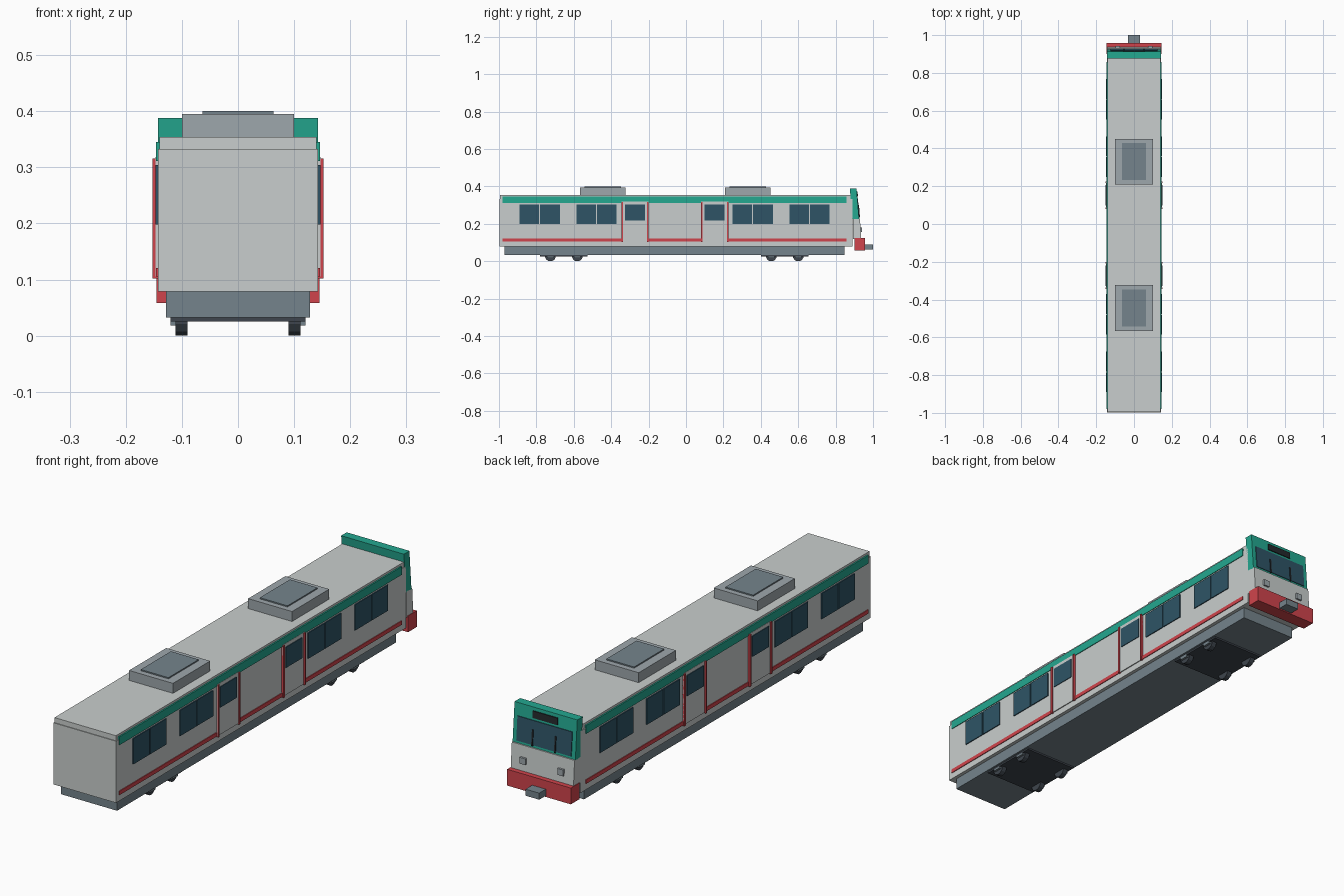
import bpy, math

if "Cube" in bpy.data.objects:
    bpy.data.objects.remove(bpy.data.objects["Cube"])

def mat(name, r, g, b):
    m = bpy.data.materials.new(name)
    lin = lambda c: ((c / 255 + 0.055) / 1.055) ** 2.4 if c > 10 else c / 3294
    m.diffuse_color = (lin(r), lin(g), lin(b), 1)
    m.use_nodes = True
    m.node_tree.nodes["Principled BSDF"].inputs["Base Color"].default_value = m.diffuse_color
    return m

GREY = mat("light_grey", 201, 206, 205)
GREEN = mat("teal_green", 36, 168, 144)
RED = mat("red", 208, 68, 76)
GLASS = mat("dark_glass", 46, 84, 102)
STEEL = mat("steel_grey", 117, 132, 140)
UNIT = mat("unit_grey", 158, 167, 172)
DARK = mat("charcoal", 62, 69, 77)
BLACK = mat("black", 36, 40, 44)

def mesh_obj(name, verts, faces, m):
    me = bpy.data.meshes.new(name)
    me.from_pydata(verts, [], faces)
    me.materials.append(m)
    ob = bpy.data.objects.new(name, me)
    bpy.context.collection.objects.link(ob)
    return ob

def prism(name, prof, x0, x1, m):
    """Extrude a counter-clockwise (y, z) profile along x."""
    n = len(prof)
    v = [(x0, y, z) for y, z in prof] + [(x1, y, z) for y, z in prof]
    f = [tuple(reversed(range(n))), tuple(range(n, 2 * n))]
    f += [(i, (i + 1) % n, n + (i + 1) % n, n + i) for i in range(n)]
    return mesh_obj(name, v, f, m)

def box(name, x0, x1, y0, y1, z0, z1, m):
    return prism(name, [(y0, z0), (y1, z0), (y1, z1), (y0, z1)], x0, x1, m)

def both(name, x0, x1, y0, y1, z0, z1, m):
    box(name + "_right", x0, x1, y0, y1, z0, z1, m)
    box(name + "_left", -x1, -x0, y0, y1, z0, z1, m)

# Car body, roof and underframe
box("body", -0.143, 0.143, -0.998, 0.89, 0.079, 0.333, GREY)
box("roof", -0.14, 0.14, -0.995, 0.885, 0.333, 0.354, GREY)
box("underframe", -0.128, 0.128, -0.97, 0.847, 0.032, 0.079, STEEL)

# Side stripes
both("green_stripe", 0.139, 0.146, -0.98, 0.858, 0.311, 0.345, GREEN)
doors = [(-0.345, -0.2), (0.08, 0.226)]
for a, b in [(-0.98, -0.345), (-0.2, 0.08), (0.226, 0.858)]:
    both("red_stripe", 0.141, 0.146, a, b, 0.105, 0.121, RED)

# Side windows in pairs
for y in (-0.89, -0.586, 0.249, 0.553):
    for k in (0, 0.11):
        both("window", 0.141, 0.147, y + k, y + k + 0.105, 0.198, 0.304, GLASS)

# Doors with window and red posts
for a, b in doors:
    both("door", 0.141, 0.147, a, b, 0.105, 0.318, GREY)
    both("door_window", 0.143, 0.15, a + 0.018, b - 0.02, 0.218, 0.303, GLASS)
    for y in (a, b - 0.008):
        both("door_post", 0.142, 0.152, y, y + 0.008, 0.102, 0.316, RED)

# Roof units
for y in (-0.445, 0.33):
    box("roof_unit", -0.1, 0.1, y - 0.121, y + 0.121, 0.35, 0.395, UNIT)
    box("roof_unit_lid", -0.063, 0.063, y - 0.098, y + 0.098, 0.394, 0.4, STEEL)

# Bogies
for y in (-0.653, 0.528):
    box("bogie_frame", -0.12, 0.12, y - 0.127, y + 0.127, 0.025, 0.034, DARK)
    for dy in (-0.072, 0.072):
        both("axle_box", 0.108, 0.12, y + dy - 0.018, y + dy + 0.018, 0.018, 0.03, STEEL)
        ring = [(y + dy + 0.029 * math.cos(math.tau * (i + .5) / 12),
                 0.028 + 0.029 * math.sin(math.tau * (i + .5) / 12)) for i in range(12)]
        prism("wheel_right", ring, 0.09, 0.111, DARK)
        prism("wheel_left", ring, -0.111, -0.09, DARK)

# Cab end: leaning green surround, nose, bumper, coupler
def front(z):
    return 0.912 + (0.388 - z) * 0.08

prism("cab_surround", [(0.89, 0.225), (front(0.225), 0.225), (0.912, 0.388), (0.876, 0.388)],
      -0.143, 0.143, GREEN)
prism("cab_nose", [(0.892, 0.12), (0.937, 0.12), (0.93, 0.228), (0.892, 0.228)],
      -0.143, 0.143, GREY)
box("bumper", -0.145, 0.145, 0.9, 0.957, 0.058, 0.125, RED)
box("coupler", -0.031, 0.031, 0.9, 1.0, 0.063, 0.09, STEEL)

def cab_plate(name, x0, x1, z0, z1, t, m):
    prism(name, [(front(z0) - 0.002, z0), (front(z0) + t, z0),
                 (front(z1) + t, z1), (front(z1) - 0.002, z1)], x0, x1, m)

# Windscreen, display panel, wipers and headlights
cab_plate("windscreen", -0.125, 0.125, 0.238, 0.336, 0.003, GLASS)
cab_plate("display_panel", -0.057, 0.057, 0.346, 0.374, 0.004, BLACK)
for s in (-1, 1):
    cab_plate("wiper", s * 0.052 - 0.003, s * 0.052 + 0.003, 0.235, 0.3, 0.006, BLACK)
    box("headlight", s * 0.086 - 0.013, s * 0.086 + 0.013, 0.925, 0.942, 0.155, 0.181, UNIT)
